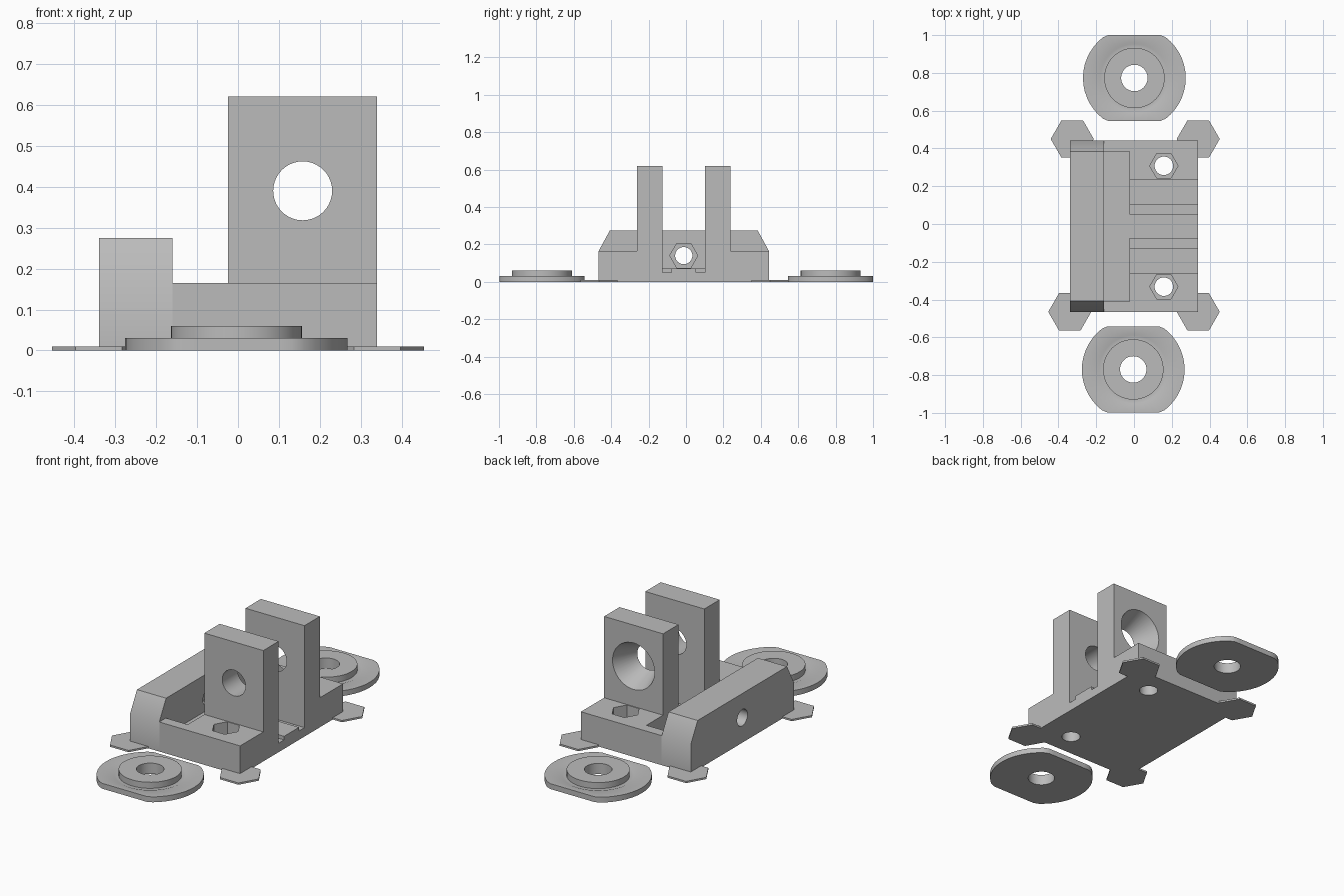
import bpy, bmesh, math

cube = bpy.data.objects.get("Cube")
if cube:
    bpy.data.objects.remove(cube, do_unlink=True)

GREY = (0.5, 0.5, 0.5, 1.0)
mat = bpy.data.materials.new("light grey plastic")
mat.use_nodes = True
mat.diffuse_color = GREY
mat.node_tree.nodes["Principled BSDF"].inputs["Base Color"].default_value = GREY

MID = -0.012          # y of the bracket's centre line
HOLE_X = 0.158        # x shared by the bolt and axle holes


def circle(u, v, r, n=40):
    return [(u + r * math.cos(math.tau * i / n), v + r * math.sin(math.tau * i / n))
            for i in range(n)]


def rect(u0, u1, v0, v1):
    return [(u0, v0), (u1, v0), (u1, v1), (u0, v1)]


def new_object(name, rings, closed=False):
    """Skin a list of equal rings; cap the ends unless the stack is closed."""
    bm = bmesh.new()
    loops = [[bm.verts.new(p) for p in ring] for ring in rings]
    pairs = list(zip(loops, loops[1:]))
    if closed:
        pairs.append((loops[-1], loops[0]))
    else:
        bm.faces.new(loops[0])
        bm.faces.new(loops[-1])
    n = len(rings[0])
    for a, b in pairs:
        for i in range(n):
            j = (i + 1) % n
            bm.faces.new((a[i], a[j], b[j], b[i]))
    bmesh.ops.recalc_face_normals(bm, faces=bm.faces)
    mesh = bpy.data.meshes.new(name)
    bm.to_mesh(mesh)
    bm.free()
    mesh.materials.append(mat)
    ob = bpy.data.objects.new(name, mesh)
    bpy.context.collection.objects.link(ob)
    return ob


def prism(name, axis, lo, hi, outline, end_outline=None):
    """Extrude an outline along an axis, optionally tapering to a second one."""
    place = {"x": lambda u, v, w: (w, u, v),
             "y": lambda u, v, w: (u, w, v),
             "z": lambda u, v, w: (u, v, w)}[axis]
    return new_object(name, [[place(u, v, lo) for u, v in outline],
                             [place(u, v, hi) for u, v in end_outline or outline]])


def select(ob):
    bpy.ops.object.select_all(action="DESELECT")
    ob.select_set(True)
    bpy.context.view_layer.objects.active = ob


def smooth(ob):
    select(ob)
    bpy.ops.object.shade_smooth_by_angle(angle=math.radians(30))


def cut(ob, *cutters):
    select(ob)
    for c in cutters:
        c.hide_render = True
        mod = ob.modifiers.new("cut", "BOOLEAN")
        mod.operation = "DIFFERENCE"
        mod.solver = "EXACT"
        mod.object = c
        bpy.ops.object.modifier_apply(modifier=mod.name)
        bpy.data.objects.remove(c, do_unlink=True)
    smooth(ob)


# Base block with a pocket, a channel with side grooves, and two bolt holes
base = prism("base_block", "z", 0, 0.165, rect(-0.16, 0.34, MID - 0.455, MID + 0.455))
cutters = [
    prism("pocket_cutter", "z", 0.07, 0.3, rect(-0.3, -0.025, MID - 0.397, MID + 0.397)),
    prism("channel_cutter", "z", 0.07, 0.3, rect(-0.1, 0.5, MID - 0.114, MID + 0.114)),
]
for side in (-1, 1):
    a, b = sorted((MID + side * 0.066, MID + side * 0.114))
    cutters.append(prism("groove_cutter", "z", 0.05, 0.3, rect(-0.025, 0.5, a, b)))
    y = MID + side * 0.32
    cutters.append(prism("nut_cutter", "z", 0.08, 0.3, circle(HOLE_X, y, 0.075, 6)))
    cutters.append(prism("bolt_cutter", "z", -0.1, 0.3, circle(HOLE_X, y, 0.049)))
cut(base, *cutters)

# Side wall with sloped ends and a cross bolt hole with a nut recess
half = [(0.455, 0), (0.455, 0.165), (0.395, 0.275)]
profile = [(MID + y, z) for y, z in half] + [(MID - y, z) for y, z in reversed(half)]
wall = prism("side_wall", "x", -0.34, -0.16, profile)
cut(wall,
    prism("cross_nut_cutter", "x", -0.23, 0, circle(MID, 0.14, 0.075, 6)),
    prism("cross_bolt_cutter", "x", -0.5, 0, circle(MID, 0.14, 0.046)))

# Two upright lugs; the rear one has a flared axle hole
for name, side, flare in (("front_lug", -1, 0.072), ("rear_lug", 1, 0.13)):
    inner, outer = MID + side * 0.114, MID + side * 0.25
    lug = prism(name, "z", 0.165, 0.62, rect(-0.025, 0.34, *sorted((inner, outer))))
    slope = (flare - 0.072) / 0.136
    e = 0.01
    cut(lug, prism("axle_cutter", "y", inner - side * e, outer + side * e,
                   circle(HOLE_X, 0.39, 0.072 - slope * e),
                   circle(HOLE_X, 0.39, flare + slope * e)))

# Thin hexagonal corner pads
for name, x, y in (("front_right_pad", -0.34, -0.465), ("front_left_pad", 0.34, -0.465),
                   ("rear_right_pad", -0.327, 0.45), ("rear_left_pad", 0.34, 0.45)):
    prism(name, "z", 0, 0.01, circle(x, y, 0.114, 6))

# Flat-sided flanged washers, turned from a profile and flattened front and back
washer_profile = [(0.07, 0), (0.272, 0), (0.272, 0.03), (0.19, 0.03),
                  (0.18, 0.026), (0.16, 0.026), (0.16, 0.06), (0.07, 0.06)]
for name, x, y in (("front_washer", -0.004, -0.77), ("rear_washer", 0.002, 0.773)):
    rings = [[(x + u, y + max(-0.228, min(0.228, v)), z) for u, v in circle(0, 0, r, 48)]
             for r, z in washer_profile]
    smooth(new_object(name, rings, closed=True))
